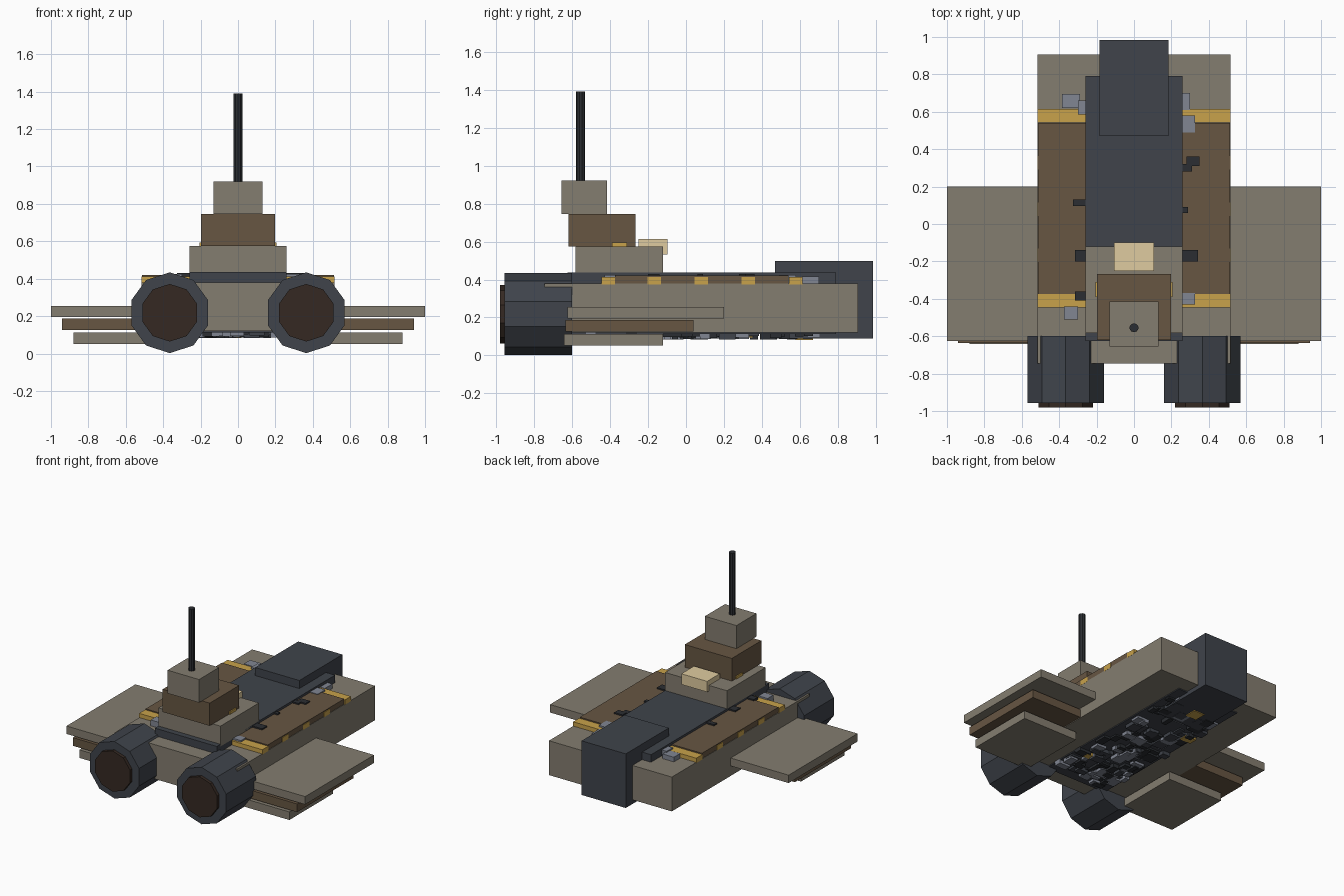
import bpy, bmesh, random
from math import pi
from mathutils import Matrix, Vector

if "Cube" in bpy.data.objects:
    bpy.data.objects.remove(bpy.data.objects["Cube"])

random.seed(7)


def mat(name, r, g, b):
    m = bpy.data.materials.new(name)
    m.diffuse_color = (r, g, b, 1)
    m.use_nodes = True
    m.node_tree.nodes["Principled BSDF"].inputs["Base Color"].default_value = m.diffuse_color
    return m


BEIGE = mat("beige", .23, .205, .16)
BROWN = mat("brown", .135, .093, .055)
DARK = mat("slate", .05, .057, .07)
BLACK = mat("charcoal", .024, .027, .032)
GREY = mat("grey", .22, .24, .29)
GOLD = mat("gold", .58, .36, .07)
CREAM = mat("cream", .74, .60, .35)
NOZZLE = mat("nozzle_brown", .035, .022, .016)


def finish(bm, name, material):
    me = bpy.data.meshes.new(name)
    bm.to_mesh(me)
    bm.free()
    me.materials.append(material)
    ob = bpy.data.objects.new(name, me)
    bpy.context.collection.objects.link(ob)
    return ob


def boxes(name, material, *bounds):
    """Each bound is (x0, x1, y0, y1, z0, z1)."""
    bm = bmesh.new()
    for x0, x1, y0, y1, z0, z1 in bounds:
        centre = Vector(((x0 + x1) / 2, (y0 + y1) / 2, (z0 + z1) / 2))
        size = (x1 - x0, y1 - y0, z1 - z0)
        bmesh.ops.create_cube(bm, size=1, matrix=Matrix.Translation(centre) @ Matrix.Diagonal((*size, 1)))
    return finish(bm, name, material)


def prism(name, material, centre, r, length, sides, along_y=False):
    bm = bmesh.new()
    m = Matrix.Translation(centre)
    if along_y:
        m = m @ Matrix.Rotation(pi / 2, 4, 'X')
    bmesh.ops.create_cone(bm, cap_ends=True, segments=sides, radius1=r, radius2=r, depth=length, matrix=m)
    return finish(bm, name, material)


# Hull, central spine and rear block
boxes("hull", BEIGE, (-.515, .515, -.745, .905, .12, .38))
boxes("spine", DARK, (-.26, .26, -.625, .79, .112, .437))
boxes("rear_block", DARK, (-.185, .185, .47, .985, .088, .498))

# Deck plate with gold bands
boxes("deck_plate", BROWN, (-.512, .512, -.375, .54, .375, .42))
boxes("deck_bands", GOLD, *[(-.516, .516, y - .036, y + .036, .375, .412)
                            for y in (-.41, -.167, .08, .328, .578)])

# Stepped side wings
for side, s in (("right", 1), ("left", -1)):
    for part, m, tip, y0, y1, z0, z1 in (
            ("upper", BEIGE, 1.0, -.625, .20, .195, .255),
            ("middle", BROWN, .94, -.635, .04, .125, .187),
            ("lower", BEIGE, .88, -.642, -.12, .052, .113)):
        xs = sorted((s * .42, s * tip))
        boxes(f"{side}_{part}_wing", m, (*xs, y0, y1, z0, z1))
    # Ten-sided engines
    prism(f"{side}_engine", DARK, (s * .365, -.778, .218), .216, .357, 10, True)
    prism(f"{side}_engine_face", NOZZLE, (s * .365, -.95, .218), .154, .062, 10, True)

# Bridge tower
boxes("tower_base", BEIGE, (-.26, .26, -.582, -.12, .42, .574))
boxes("tower_middle", BROWN, (-.197, .197, -.62, -.267, .574, .746))
boxes("tower_top", BEIGE, (-.132, .132, -.655, -.415, .746, .921))
boxes("tower_band", GOLD, (-.205, .205, -.39, -.31, .565, .594))
boxes("tower_window", CREAM, (-.108, .108, -.25, -.098, .532, .613))
prism("mast", BLACK, (0, -.555, 1.15), .024, .48, 10)

# Fittings along the edges of the spine
edge_grey = [(-.385, -.29, .62, .695), (.25, .30, .61, .70), (.25, .325, .49, .58),
             (-.375, -.30, -.51, -.44), (.25, .325, -.43, -.37), (-.30, -.25, .585, .66)]
edge_dark = [(.28, .35, .31, .36), (.25, .31, .28, .32), (-.325, -.25, .095, .13),
             (.25, .29, .06, .09), (-.315, -.25, -.20, -.14), (.25, .342, -.20, -.14),
             (-.315, -.25, -.41, -.36)]
boxes("spine_fittings_grey", GREY, *[(*b, .37, .415 if abs(b[2]) > .6 else .424) for b in edge_grey])
boxes("spine_fittings_dark", BLACK, *[(*b, .37, .43) for b in edge_dark])

# Machinery scattered under the belly
groups = {"grey": (GREY, 36), "dark": (BLACK, 50), "slate": (DARK, 40), "gold": (GOLD, 3)}
for label, (m, count) in groups.items():
    parts = []
    for _ in range(count):
        x, y = random.uniform(-.23, .23), random.uniform(-.56, .68)
        w, d = random.uniform(.015, .05), random.uniform(.015, .05)
        parts.append((x - w, x + w, y - d, y + d, random.uniform(.082, .102), .125))
    boxes(f"belly_machinery_{label}", m, *parts)
